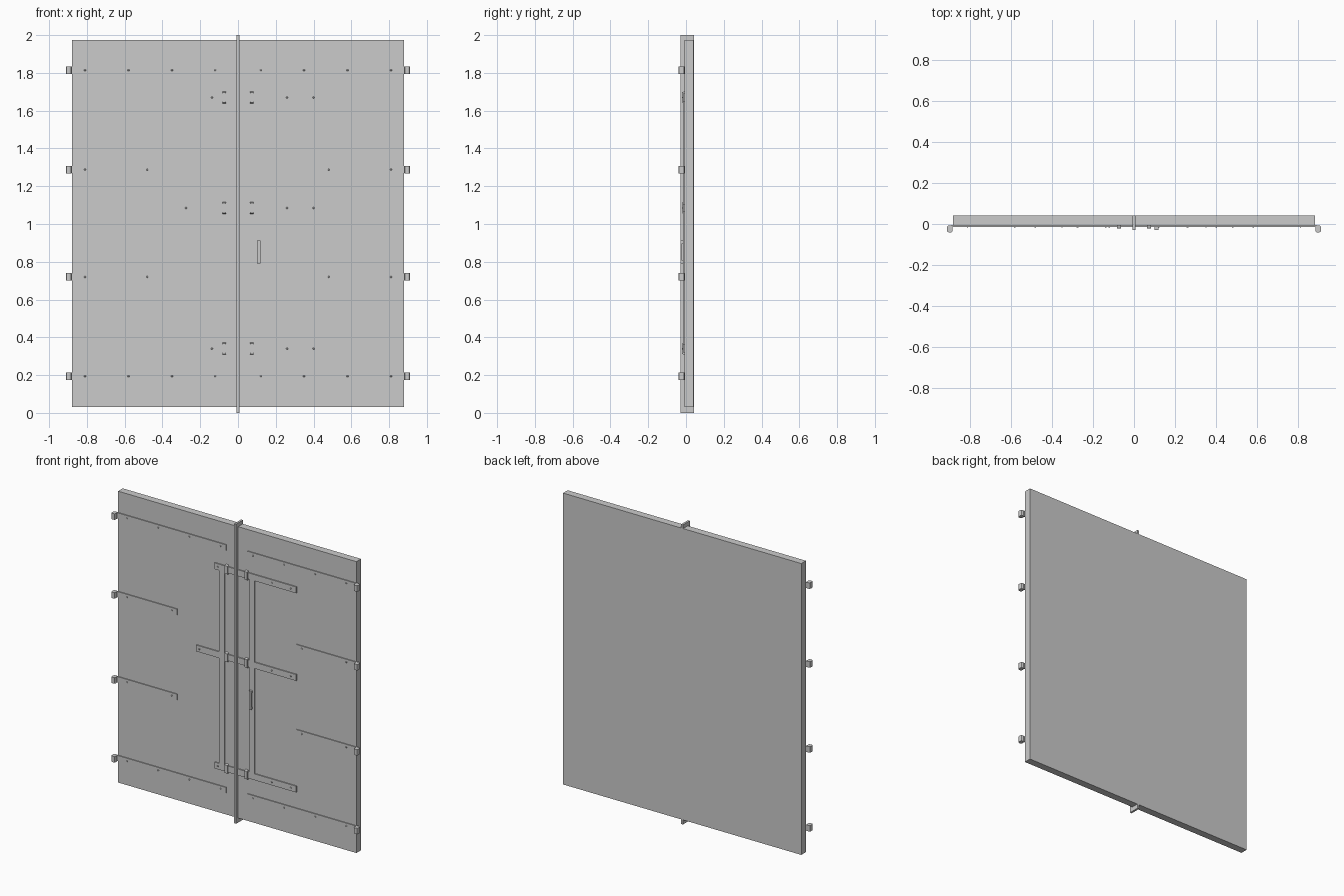
import bpy, bmesh, math

if "Cube" in bpy.data.objects:
    bpy.data.objects.remove(bpy.data.objects["Cube"])

FRONT = -0.008   # front face of the door leaves
BACK = 0.041


def finish(name, bm):
    bmesh.ops.recalc_face_normals(bm, faces=bm.faces)
    me = bpy.data.meshes.new(name)
    bm.to_mesh(me)
    bm.free()
    ob = bpy.data.objects.new(name, me)
    bpy.context.collection.objects.link(ob)
    return ob


def add_box(bm, x0, x1, y0, y1, z0, z1):
    vs = bmesh.ops.create_cube(bm, size=1)["verts"]
    for v in vs:
        v.co.x = (x0 + x1) / 2 + v.co.x * (x1 - x0)
        v.co.y = (y0 + y1) / 2 + v.co.y * (y1 - y0)
        v.co.z = (z0 + z1) / 2 + v.co.z * (z1 - z0)
    return vs


def box(name, *dims):
    bm = bmesh.new()
    add_box(bm, *dims)
    return finish(name, bm)


def nails(bm, points, y):
    # small low-poly nail heads facing -y
    for x, z in points:
        vs = bmesh.ops.create_cone(bm, cap_ends=True, segments=6, radius1=0.006,
                                   radius2=0.003, depth=0.003)["verts"]
        for v in vs:
            a, b, c = v.co
            v.co = (x + a, y - c - 0.001, z + b)


def hinge(side, z, inner, label):
    # strap with nails, wrapped round a bevelled knuckle at the outer edge
    bm = bmesh.new()
    xs = sorted((side * 0.89, side * inner))
    add_box(bm, xs[0], xs[1], FRONT - 0.006, FRONT + 0.002, z - 0.019, z + 0.019)
    count = 4 if inner < 0.2 else 2
    span = 0.80 - inner
    nails(bm, [(side * (0.81 - (span - 0.03) * i / (count - 1)), z)
               for i in range(count)], FRONT - 0.006)
    finish(f"hinge_strap_{label}", bm)
    xs = sorted((side * 0.882, side * 0.91))
    knuckle = box(f"hinge_knuckle_{label}", xs[0], xs[1], -0.041, -0.007, z - 0.02, z + 0.02)
    bev = knuckle.modifiers.new("rounded", 'BEVEL')
    bev.width = 0.009
    bev.segments = 2
    bev.limit_method = 'WEIGHT'
    attr = knuckle.data.attributes.new("bevel_weight_edge", 'FLOAT', 'EDGE')
    for e in knuckle.data.edges:
        a, b = (knuckle.data.vertices[i].co for i in e.vertices)
        attr.data[e.index].value = 1.0 if abs(a.z - b.z) > 0.01 else 0.0


# Door leaves and the centre strip between them
for side, tag in ((-1, "left"), (1, "right")):
    xs = sorted((0, side * 0.88))
    box(f"door_leaf_{tag}", xs[0], xs[1], FRONT, BACK, 0.03, 1.975)
box("centre_strip", -0.007, 0.007, -0.03, 0.042, 0, 2)

# Hinges: long straps top and bottom, short ones between
for side, tag in ((-1, "left"), (1, "right")):
    for i, (z, inner) in enumerate(((0.194, 0.08), (0.72, 0.44), (1.288, 0.44), (1.814, 0.08))):
        hinge(side, z, inner, f"{tag}_{i + 1}")

# Latch bars: three horizontals joined by two verticals
rows = ((0.34, -0.163), (1.085, -0.30), (1.67, -0.163))
for i, (z, left) in enumerate(rows):
    bm = bmesh.new()
    add_box(bm, left, 0.44, FRONT - 0.007, FRONT + 0.002, z - 0.021, z + 0.021)
    nails(bm, [(left + 0.025, z), (0.26, z), (0.40, z)], FRONT - 0.007)
    finish(f"latch_bar_{i + 1}", bm)
    if i < 2:
        for x, tag in ((-0.111, "left"), (0.111, "right")):
            box(f"latch_rod_{tag}_{i + 1}", x - 0.02, x + 0.02, FRONT - 0.007, FRONT + 0.002,
                z + 0.021, rows[i + 1][0] - 0.021)

# Keepers: staples holding each bar, with feet above and below
for i, (z, left) in enumerate(rows):
    for x, tag in ((-0.073, "left"), (0.073, "right")):
        bm = bmesh.new()
        prof = ((FRONT, 0.032), (-0.022, 0.027), (-0.022, -0.027), (FRONT, -0.032))
        rings = [[bm.verts.new((x + dx, y, z + h)) for y, h in prof] for dx in (-0.01, 0.01)]
        bm.faces.new(rings[0])
        bm.faces.new(rings[1])
        for k in range(4):
            n = (k + 1) % 4
            bm.faces.new((rings[0][k], rings[0][n], rings[1][n], rings[1][k]))
        finish(f"keeper_{tag}_{i + 1}", bm)

# Pull handle: grip on two short posts
bm = bmesh.new()
add_box(bm, 0.10, 0.118, -0.029, -0.021, 0.79, 0.913)
for z in (0.79, 0.897):
    add_box(bm, 0.10, 0.118, -0.021, FRONT, z, z + 0.016)
finish("pull_handle", bm)
